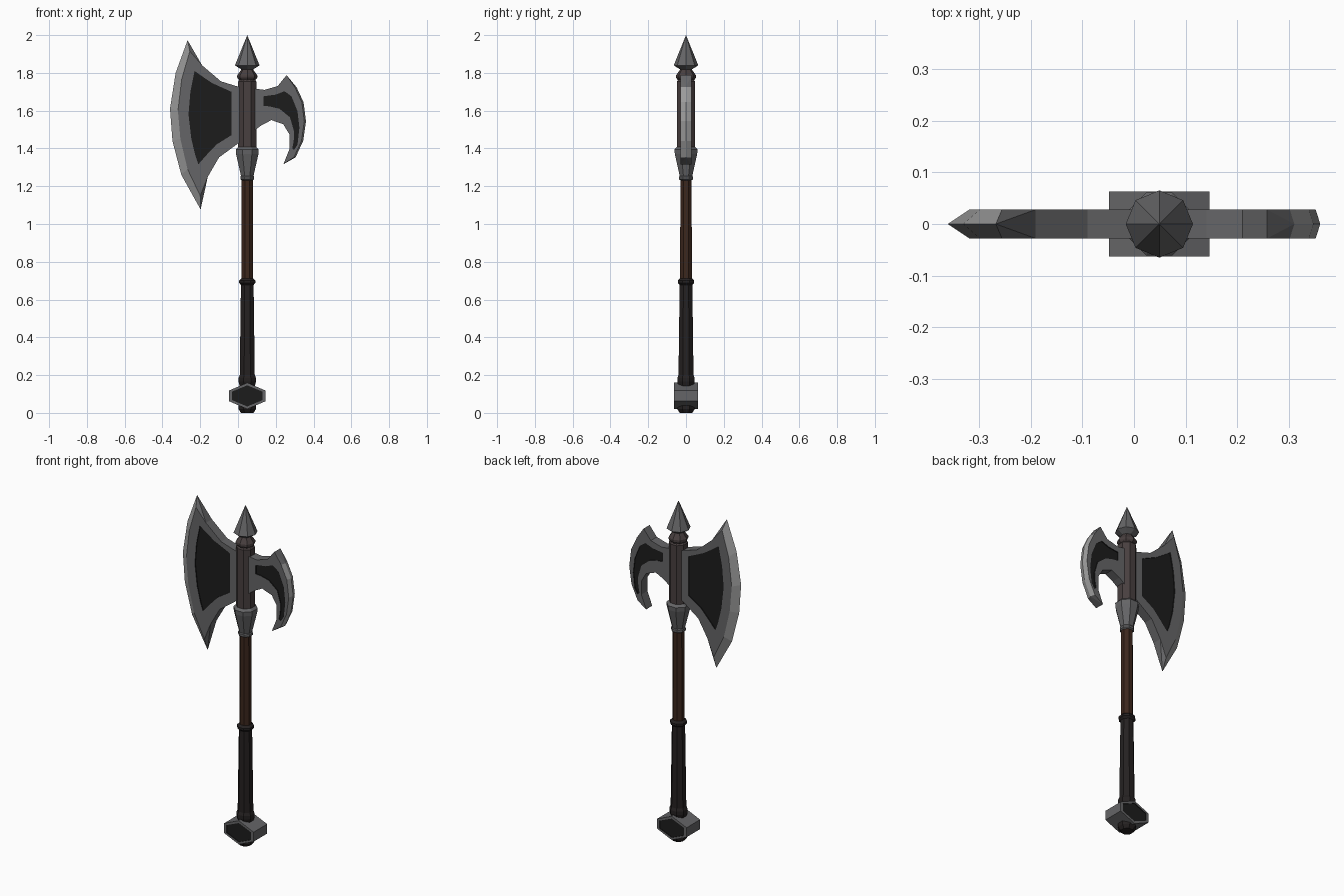
import bpy, bmesh
from math import pi, sin, cos

if "Cube" in bpy.data.objects:
    bpy.data.objects.remove(bpy.data.objects["Cube"])

CX = 0.049  # shaft axis


def material(name, rgb):
    m = bpy.data.materials.new(name)
    m.diffuse_color = (*rgb, 1)
    m.use_nodes = True
    m.node_tree.nodes["Principled BSDF"].inputs["Base Color"].default_value = m.diffuse_color
    return m


STEEL = material("steel", (0.13, 0.13, 0.135))
EDGE = material("edge_steel", (0.33, 0.33, 0.33))
BLACK = material("black_inlay", (0.012, 0.012, 0.012))
LEATHER = material("leather", (0.018, 0.015, 0.015))
WOOD = material("wood", (0.045, 0.02, 0.012))
SOCKET = material("dark_iron", (0.065, 0.05, 0.05))


def finish(bm, name, mats):
    bmesh.ops.remove_doubles(bm, verts=bm.verts, dist=1e-5)
    bmesh.ops.recalc_face_normals(bm, faces=bm.faces)
    me = bpy.data.meshes.new(name)
    bm.to_mesh(me)
    bm.free()
    for m in mats:
        me.materials.append(m)
    ob = bpy.data.objects.new(name, me)
    bpy.context.collection.objects.link(ob)
    return ob


def lathe(name, profile, mat, turn=0.0, n=8):
    """Faceted turned part from (radius, z) points, closed at both ends."""
    bm = bmesh.new()
    rings = [[bm.verts.new((CX + r * cos(turn + 2 * pi * i / n),
                            r * sin(turn + 2 * pi * i / n), z)) for i in range(n)]
             for r, z in profile]
    for a, b in zip(rings, rings[1:]):
        for i in range(n):
            j = (i + 1) % n
            bm.faces.new((a[i], a[j], b[j], b[i]))
    for ring, (r, z) in ((rings[0], profile[0]), (rings[-1], profile[-1])):
        if r > 0:
            bm.faces.new(ring)
    return finish(bm, name, [mat])


def plate(name, outer, mid, panel, t, depth, sharp=()):
    """Flat plate in xz with a recessed panel on both sides.
    Outer points listed in sharp lie on y=0 and form a bevelled edge."""
    bm = bmesh.new()
    n = len(outer)
    rims = []

    def bridge(a, b, mat=None):
        for i in range(n):
            j = (i + 1) % n
            f = bm.faces.new((a[i], a[j], b[j], b[i]))
            edge = i in sharp and j in sharp
            f.material_index = mat if mat is not None else (1 if edge else 0)

    for s in (-1, 1):
        rim = [bm.verts.new((x, 0 if i in sharp else s * t, z)) for i, (x, z) in enumerate(outer)]
        loops = [[bm.verts.new((x, s * y, z)) for x, z in pts]
                 for pts, y in ((mid, t), (panel, t), (panel, t - depth))]
        bridge(rim, loops[0])
        bridge(loops[0], loops[1], 0)
        bridge(loops[1], loops[2], 2)
        bm.faces.new(loops[2]).material_index = 2
        rims.append(rim)
    bridge(rims[0], rims[1], 0)
    return finish(bm, name, [STEEL, EDGE, BLACK])


# Turned parts, top to bottom
FLAT = pi / 8
lathe("top_spike", [(0, 2.0), (0.065, 1.84), (0.026, 1.815)], STEEL)
lathe("spike_collar", [(0.026, 1.825), (0.053, 1.787), (0.053, 1.775), (0.035, 1.75)], SOCKET)
lathe("head_socket", [(0.04, 1.77), (0.052, 1.755), (0.052, 1.40), (0.04, 1.385)], SOCKET, FLAT)
lathe("lower_collar", [(0.05, 1.41), (0.066, 1.395), (0.064, 1.37), (0.036, 1.255),
                       (0.04, 1.25), (0.04, 1.237), (0.03, 1.23)], STEEL, FLAT)
lathe("wooden_shaft", [(0.032, 1.26), (0.034, 0.68)], WOOD, FLAT)
lathe("grip_ring", [(0.034, 0.712), (0.047, 0.70), (0.047, 0.688), (0.034, 0.675)], LEATHER, FLAT)
lathe("grip", [(0.036, 0.70), (0.043, 0.20), (0.05, 0.185), (0.05, 0.165), (0.04, 0.13)],
      LEATHER, FLAT)
lathe("end_cap", [(0.05, 0.06), (0.05, 0.02), (0.036, 0.0)], LEATHER, FLAT)

# Hexagonal pommel block
hexa = [(-0.097, 0.028), (0, 0.07), (0.097, 0.028), (0.097, -0.028), (0, -0.07), (-0.097, -0.028)]
body = [(CX + x, 0.09 + z) for x, z in hexa]
inlay = [(CX + 0.83 * x, 0.09 + 0.8 * z) for x, z in hexa]
plate("pommel", body, body, inlay, 0.063, 0.005)

# Main axe blade: cutting edge top to bottom, then back along the neck
edge = [(-0.267, 1.973), (-0.33, 1.80), (-0.36, 1.61), (-0.347, 1.44), (-0.30, 1.26), (-0.198, 1.077)]
bevel = [(-0.255, 1.915), (-0.298, 1.767), (-0.318, 1.60), (-0.305, 1.45), (-0.267, 1.29), (-0.20, 1.15)]
neck = [(-0.16, 1.25), (-0.10, 1.353), (0.04, 1.455), (0.04, 1.715), (-0.09, 1.755), (-0.19, 1.84)]
panel = [(-0.23, 1.81), (-0.252, 1.70), (-0.262, 1.58), (-0.247, 1.45), (-0.225, 1.36), (-0.21, 1.316),
         (-0.165, 1.367), (-0.115, 1.42), (-0.035, 1.47), (-0.035, 1.70), (-0.135, 1.745), (-0.18, 1.775)]
plate("axe_blade", edge + neck, bevel + neck, panel, 0.028, 0.006, range(6))

# Rear hook
hook = [(0.06, 1.72), (0.14, 1.71), (0.21, 1.73), (0.257, 1.788), (0.31, 1.724), (0.347, 1.645),
        (0.36, 1.544), (0.345, 1.44), (0.305, 1.353), (0.24, 1.316), (0.272, 1.395), (0.272, 1.475),
        (0.24, 1.528), (0.177, 1.55), (0.125, 1.523), (0.06, 1.475)]
ridge = range(4, 9)
hook_mid = [(x - 0.009, z) if i in ridge else (x, z) for i, (x, z) in enumerate(hook)]
hook_panel = [(0.135, 1.676), (0.15, 1.678), (0.20, 1.685), (0.246, 1.703), (0.283, 1.676),
              (0.315, 1.597), (0.325, 1.51), (0.315, 1.42), (0.297, 1.392), (0.287, 1.40),
              (0.295, 1.44), (0.297, 1.49), (0.275, 1.565), (0.22, 1.61), (0.165, 1.623), (0.135, 1.625)]
plate("rear_hook", hook, hook_mid, hook_panel, 0.028, 0.006, ridge)
